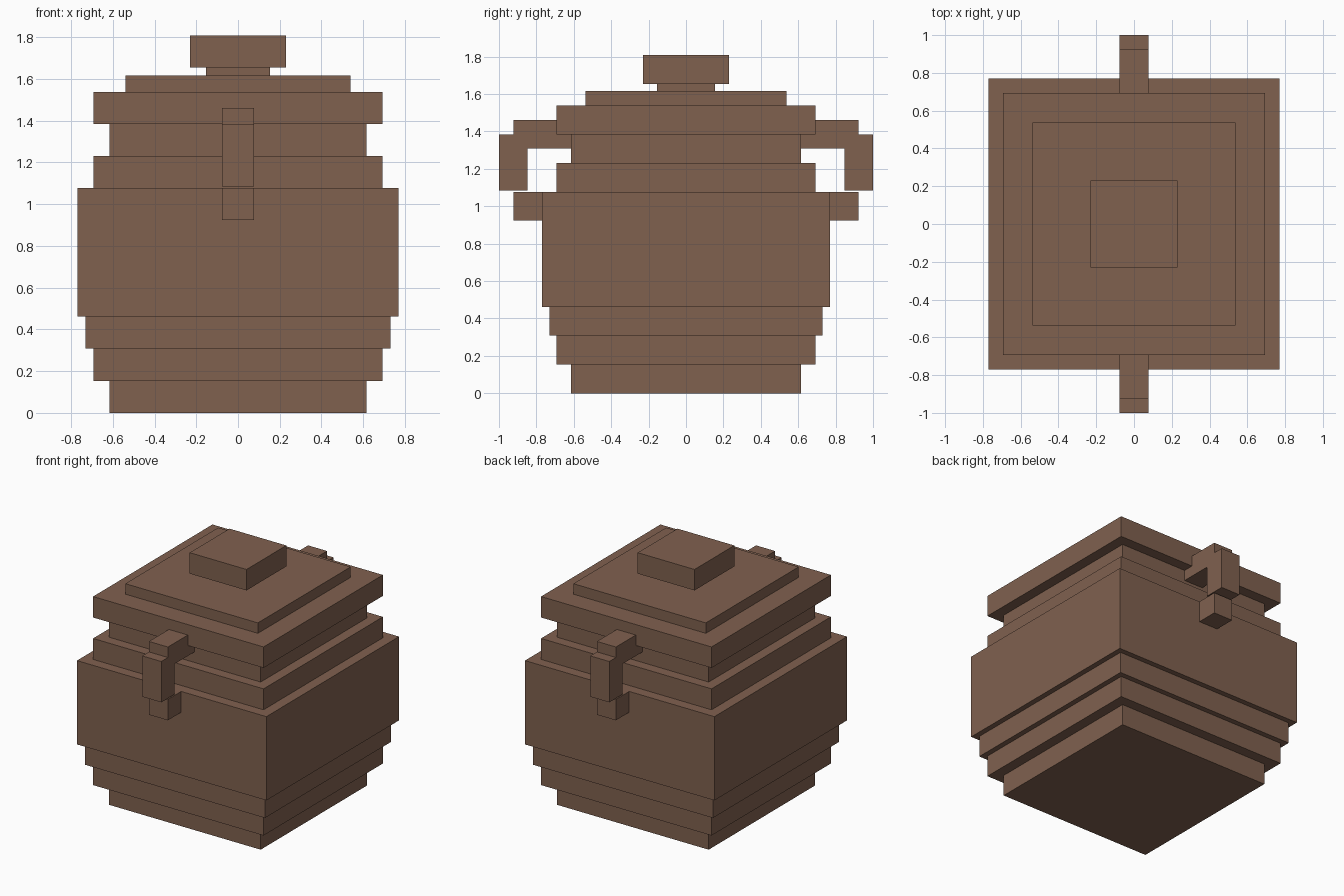
import bpy
import bmesh
from mathutils import Matrix

if "Cube" in bpy.data.objects:
    bpy.data.objects.remove(bpy.data.objects["Cube"])

U = 1 / 13  # base module: overall depth is 26 modules

clay = bpy.data.materials.new("brown_clay")
clay.diffuse_color = (0.216, 0.119, 0.078, 1)
clay.use_nodes = True
clay.node_tree.nodes["Principled BSDF"].inputs["Base Color"].default_value = clay.diffuse_color


def box(name, x, y, z):
    """Box from (min, max) ranges in modules."""
    bm = bmesh.new()
    size = [(b - a) * U for a, b in (x, y, z)]
    mid = [(a + b) / 2 * U for a, b in (x, y, z)]
    bmesh.ops.create_cube(bm, size=1, matrix=Matrix.Translation(mid) @ Matrix.Diagonal((*size, 1)))
    mesh = bpy.data.meshes.new(name)
    bm.to_mesh(mesh)
    bm.free()
    mesh.materials.append(clay)
    obj = bpy.data.objects.new(name, mesh)
    bpy.context.collection.objects.link(obj)
    return obj


# Stacked square tiers: name, half width, bottom, top
tiers = [
    ("foot", 8, 0, 2),
    ("lower_step", 9, 2, 4),
    ("upper_step", 9.5, 4, 6),
    ("belly", 10, 6, 14),
    ("shoulder", 9, 14, 16),
    ("neck", 8, 16, 18),
    ("lid_rim", 9, 18, 20),
    ("lid_top", 7, 20, 21),
    ("knob_stem", 2, 21, 21.5),
    ("knob", 3, 21.5, 23.5),
]
for name, h, z0, z1 in tiers:
    box(name, (-h, h), (-h, h), (z0, z1))

# Handles on the front and back
for side, s in (("front", -1), ("back", 1)):
    for part, y0, y1, z in (
        ("upper_arm", 8, 12, (17, 19)),
        ("grip", 11, 13, (14.1, 18)),
        ("lower_arm", 10, 12, (12, 14)),
    ):
        box(f"{side}_handle_{part}", (-1, 1), sorted((s * y0, s * y1)), z)
